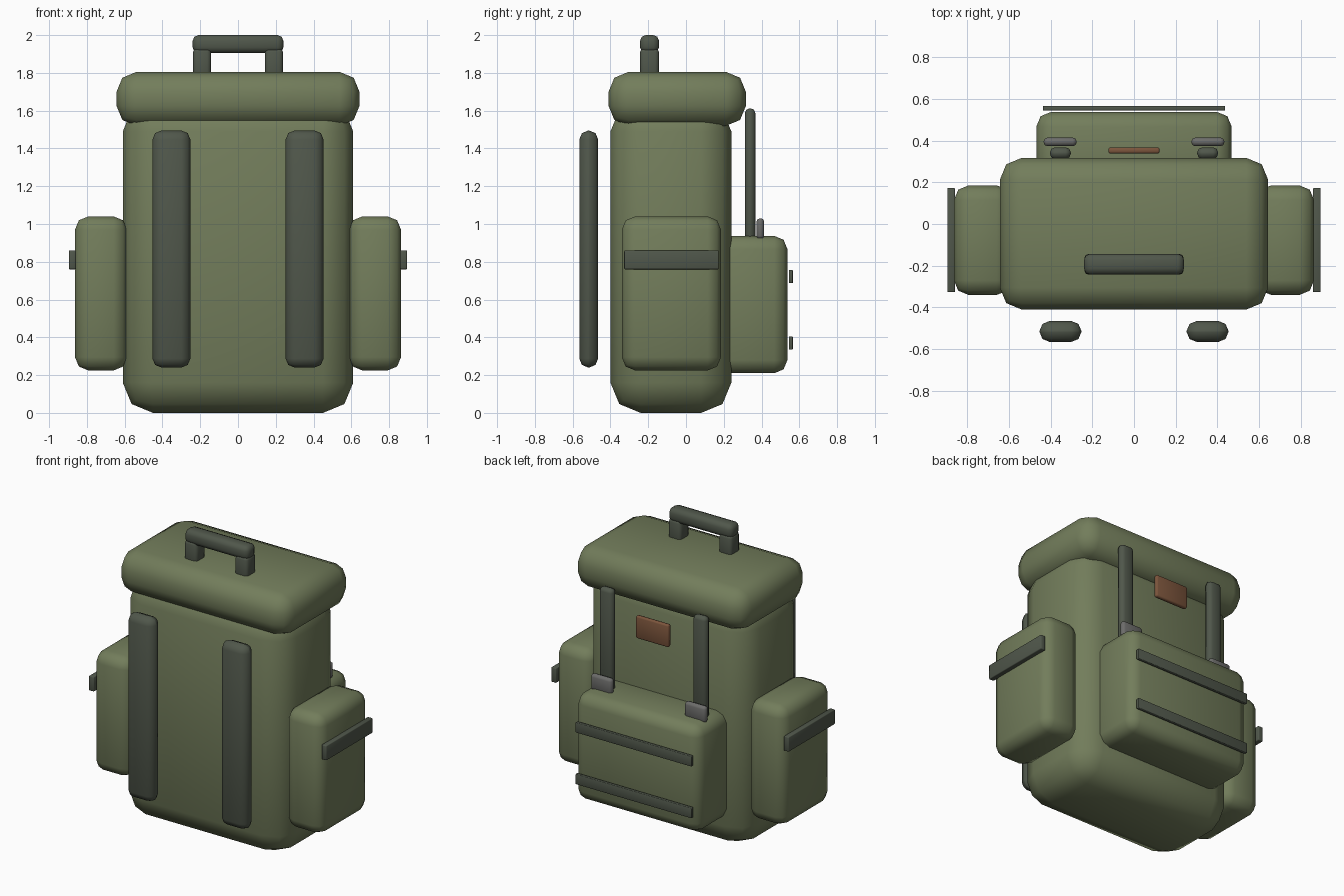
import bpy
import bmesh
import math

default = bpy.data.objects.get("Cube")
if default:
    bpy.data.objects.remove(default, do_unlink=True)


def material(name, rgb):
    mat = bpy.data.materials.new(name)
    mat.use_nodes = True
    color = (*rgb, 1)
    mat.diffuse_color = color
    shader = next(n for n in mat.node_tree.nodes if n.type == "BSDF_PRINCIPLED")
    shader.inputs["Base Color"].default_value = color
    shader.inputs["Roughness"].default_value = 0.8
    return mat


canvas = material("olive canvas", (0.17, 0.205, 0.105))
webbing = material("dark webbing", (0.08, 0.095, 0.07))
metal = material("grey metal", (0.15, 0.15, 0.145))
leather = material("brown leather", (0.2, 0.09, 0.045))


def rounded_box(name, mat, x, y, z, bevel, segments=2):
    """Box given by its (min, max) range on each axis, with rounded edges."""
    mesh = bpy.data.meshes.new(name)
    bm = bmesh.new()
    bmesh.ops.create_cube(bm, size=1)
    for v in bm.verts:
        v.co = [(lo + hi) / 2 + c * (hi - lo) for c, (lo, hi) in zip(v.co, (x, y, z))]
    bmesh.ops.bevel(bm, geom=bm.edges[:], offset=bevel, offset_type="OFFSET",
                    segments=segments, profile=0.5, affect="EDGES", clamp_overlap=True)
    bmesh.ops.recalc_face_normals(bm, faces=bm.faces[:])
    bm.to_mesh(mesh)
    bm.free()
    obj = bpy.data.objects.new(name, mesh)
    bpy.context.collection.objects.link(obj)
    mesh.materials.append(mat)
    bpy.ops.object.select_all(action="DESELECT")
    obj.select_set(True)
    bpy.context.view_layer.objects.active = obj
    bpy.ops.object.shade_smooth_by_angle(angle=math.radians(50))
    return obj


def pair(name, mat, x, y, z, bevel):
    """The same box on both sides of the pack."""
    rounded_box("left_" + name, mat, x, y, z, bevel)
    rounded_box("right_" + name, mat, (-x[1], -x[0]), y, z, bevel)


# Main bag and lid
rounded_box("main_bag", canvas, (-0.61, 0.61), (-0.4, 0.24), (0, 1.65), 0.16)
rounded_box("lid", canvas, (-0.643, 0.643), (-0.41, 0.317), (1.52, 1.805), 0.105)

# Carry handle
rounded_box("handle_grip", webbing, (-0.24, 0.24), (-0.243, -0.143), (1.905, 2), 0.03)
pair("handle_post", webbing, (0.143, 0.238), (-0.243, -0.143), (1.75, 1.93), 0.02)

# Shoulder straps
pair("shoulder_strap", webbing, (0.252, 0.453), (-0.565, -0.465), (0.24, 1.495), 0.048)

# Side pockets and their bands
pair("side_pocket", canvas, (0.588, 0.863), (-0.34, 0.185), (0.225, 1.04), 0.07)
pair("side_pocket_band", webbing, (0.858, 0.895), (-0.327, 0.173), (0.76, 0.86), 0.005)

# Back pocket with two bands
rounded_box("back_pocket", canvas, (-0.468, 0.468), (0.14, 0.537), (0.21, 0.937), 0.07)
for name, height in (("lower", 0.37), ("upper", 0.722)):
    rounded_box(name + "_pocket_band", webbing, (-0.437, 0.437), (0.544, 0.566),
                (height - 0.035, height + 0.035), 0.004)

# Closing straps, buckles and patch
pair("closing_strap", webbing, (0.303, 0.403), (0.312, 0.367), (0.85, 1.612), 0.024)
pair("buckle", metal, (0.275, 0.433), (0.373, 0.414), (0.92, 1.03), 0.018)
rounded_box("patch", leather, (-0.123, 0.123), (0.337, 0.367), (1.337, 1.49), 0.01)
